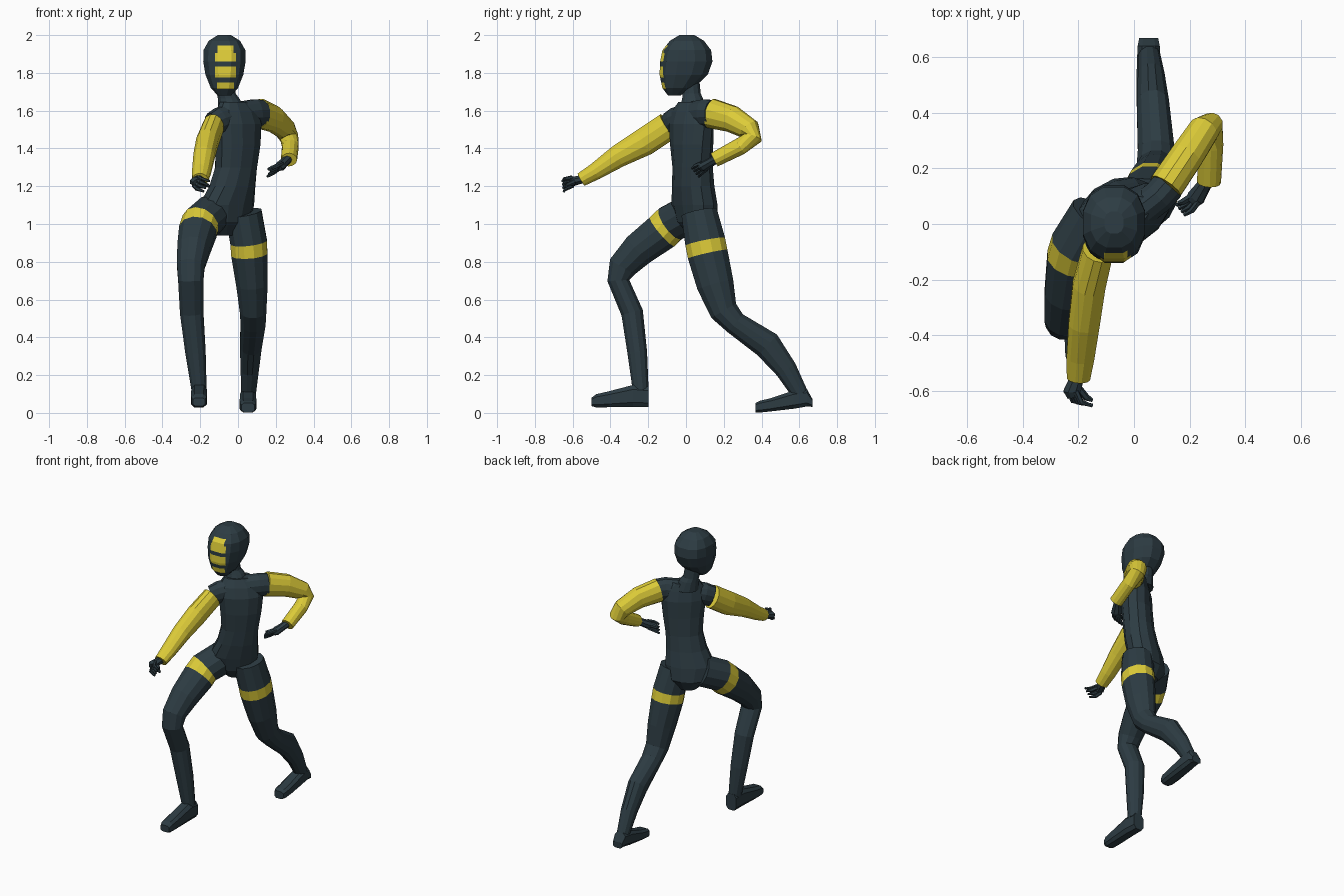
import bpy, bmesh, math
from mathutils import Vector


def material(name, rgb):
    m = bpy.data.materials.new(name)
    m.diffuse_color = (*rgb, 1)
    return m


DARK = material("dark slate", (0.026, 0.045, 0.056))
YELLOW = material("yellow", (0.72, 0.60, 0.04))


def tube(name, rings, n=12, yaw=0, axis=None, power=1.0, yellow=()):
    """Loft rings (x, y, z, lateral radius, other radius[, yaw]); listed segments are yellow."""
    bm = bmesh.new()
    pts = [Vector(r[:3]) for r in rings]
    loops = []
    for i, r in enumerate(rings):
        t = Vector((0, 0, 0))
        if i > 0:
            t += (pts[i] - pts[i - 1]).normalized()
        if i < len(pts) - 1:
            t += (pts[i + 1] - pts[i]).normalized()
        t = Vector(axis) if axis else t.normalized()
        a = math.radians(r[5] if len(r) > 5 else yaw)
        lat = Vector((math.cos(a), math.sin(a), 0))
        lat = (lat - t * lat.dot(t)).normalized()
        nor = t.cross(lat)
        grow = 1 / math.cos(math.pi / n) ** power
        loop = []
        for k in range(n):
            ang = 2 * math.pi * (k + 0.5) / n
            c, s = math.cos(ang), math.sin(ang)
            c = math.copysign(abs(c) ** power, c) * grow
            s = math.copysign(abs(s) ** power, s) * grow
            loop.append(bm.verts.new(pts[i] + lat * c * r[3] + nor * s * r[4]))
        loops.append(loop)
    for i in range(len(loops) - 1):
        for k in range(n):
            j = (k + 1) % n
            f = bm.faces.new((loops[i][k], loops[i][j], loops[i + 1][j], loops[i + 1][k]))
            f.material_index = int(i in yellow)
    for i, seg in ((0, 0), (-1, len(loops) - 2)):
        bm.faces.new(loops[i]).material_index = int(seg in yellow)
    bmesh.ops.recalc_face_normals(bm, faces=bm.faces)
    me = bpy.data.meshes.new(name)
    bm.to_mesh(me)
    bm.free()
    me.materials.append(DARK)
    me.materials.append(YELLOW)
    ob = bpy.data.objects.new(name, me)
    bpy.context.collection.objects.link(ob)
    return ob


# Torso, twisted towards the forward shoulder
tube("torso", [
    (-0.065, 0.07, 0.94, .055, .05, 25), (-0.065, 0.06, 1.01, .13, .095, 28),
    (-0.06, 0.045, 1.10, .15, .10, 30), (-0.03, 0.038, 1.20, .125, .097, 32),
    (-0.01, 0.035, 1.30, .115, .092, 35), (0.0, 0.03, 1.42, .128, .092, 38),
    (0.0, 0.028, 1.53, .14, .088, 40), (-0.005, 0.028, 1.595, .13, .07, 40),
    (-0.02, 0.03, 1.645, .085, .052, 40)], axis=(0, 0, 1), power=.9)
tube("shoulders", [
    (-0.135, -0.09, 1.525, .05, .065), (-0.10, -0.055, 1.545, .06, .07),
    (0.0, 0.03, 1.575, .06, .07), (0.09, 0.10, 1.585, .06, .075),
    (0.125, 0.14, 1.585, .06, .07)], yaw=-45)
tube("neck", [
    (-0.03, 0.035, 1.60, .075, .07), (-0.05, 0.035, 1.665, .057, .055),
    (-0.062, 0.03, 1.69, .05, .048), (-0.07, 0.02, 1.77, .05, .05)], axis=(0, 0, 1))

# Head: horizontal rings from (height, front, back, half width)
head = tube("head", [(-0.072, (f + b) / 2, z, w, (b - f) / 2) for z, f, b, w in (
    (1.68, -.095, -.03, .035), (1.72, -.125, .04, .072), (1.79, -.14, .115, .10),
    (1.86, -.137, .14, .112), (1.92, -.125, .133, .111), (1.97, -.085, .095, .083),
    (2.0, -.035, .045, .035))], axis=(0, 0, 1), power=.85)

# Face panels cut into the head: (low, high, half width)
panels = [(1.715, 1.75, .045), (1.775, 1.835, .055), (1.86, 1.905, .055), (1.905, 1.945, .042)]
bm = bmesh.new()
bm.from_mesh(head.data)


def cut(co, no):
    bmesh.ops.bisect_plane(bm, geom=bm.verts[:] + bm.edges[:] + bm.faces[:],
                           plane_co=co, plane_no=no)


for lo, hi, w in panels:
    cut((0, 0, lo), (0, 0, 1))
    cut((0, 0, hi), (0, 0, 1))
for w in (.042, .045, .055):
    for s in (-1, 1):
        cut((-0.066 + s * w, 0, 0), (1, 0, 0))
for f in bm.faces:
    c = f.calc_center_median()
    if c.y < -0.04 and any(lo < c.z < hi and abs(c.x + 0.066) < w for lo, hi, w in panels):
        f.material_index = 1
bm.to_mesh(head.data)
bm.free()

# Legs with a yellow thigh band
tube("front_leg", [
    (-0.13, 0.03, 1.06, .10, .10), (-0.20, -0.08, 1.003, .10, .10),
    (-0.213, -0.125, 0.96, .10, .10), (-0.235, -0.25, 0.865, .087, .09),
    (-0.25, -0.335, 0.775, .073, .077), (-0.25, -0.358, 0.70, .067, .058),
    (-0.245, -0.285, 0.53, .062, .058), (-0.225, -0.258, 0.32, .054, .052),
    (-0.206, -0.24, 0.12, .040, .042)], yellow=(1,))
tube("back_leg", [
    (0.03, 0.07, 1.06, .095, .095), (0.056, 0.102, 0.905, .097, .107),
    (0.06, 0.115, 0.84, .096, .107), (0.074, 0.155, 0.68, .083, .098),
    (0.08, 0.20, 0.54, .070, .075), (0.08, 0.26, 0.475, .066, .062),
    (0.068, 0.43, 0.36, .058, .075), (0.062, 0.53, 0.23, .048, .058),
    (0.055, 0.61, 0.09, .038, .042)], yellow=(1,))

# Feet
tube("front_foot", [
    (-0.205, -0.198, 0.085, .038, .055), (-0.205, -0.28, 0.09, .042, .058),
    (-0.207, -0.41, 0.072, .043, .042), (-0.207, -0.475, 0.064, .040, .035),
    (-0.207, -0.50, 0.058, .032, .022)], n=8, axis=(0, 1, 0), power=.6)
tube("back_foot", [
    (0.053, 0.67, 0.052, .034, .020), (0.053, 0.64, 0.08, .040, .046),
    (0.053, 0.57, 0.07, .043, .048), (0.053, 0.45, 0.043, .044, .035),
    (0.053, 0.39, 0.033, .042, .031), (0.053, 0.368, 0.028, .034, .025)],
    n=8, axis=(0, 1, 0), power=.6)

# Sleeves
tube("forward_sleeve", [
    (-0.13, -0.095, 1.518, .055, .074), (-0.162, -0.22, 1.435, .059, .074),
    (-0.18, -0.36, 1.358, .056, .060), (-0.193, -0.48, 1.278, .050, .045),
    (-0.20, -0.555, 1.235, .042, .037)], yellow=range(4))
tube("bent_sleeve", [
    (0.115, 0.135, 1.585, .062, .078), (0.19, 0.245, 1.555, .060, .070),
    (0.25, 0.335, 1.50, .055, .058), (0.272, 0.352, 1.455, .048, .050),
    (0.277, 0.285, 1.41, .043, .044), (0.27, 0.15, 1.34, .042, .038)],
    yaw=-27, yellow=range(5))


# Hands: a palm with four curled fingers and a thumb
def hand(name, wrist, palm, tip, spread, curl, thumb):
    w, p, t, s, c = (Vector(v) for v in (wrist, palm, tip, spread, curl))
    yaw = math.degrees(math.atan2(s.y, s.x))
    tube(name + "_palm", [(*w, .022, .022), (*w.lerp(p, .45), .026, .022),
                          (*p, .032, .024), (*p.lerp(t, .3), .026, .018)], n=8, yaw=yaw)
    for i in range(4):
        o = s * (i - 1.5)
        mid = p.lerp(t, .65) + o * 1.2
        tube(f"{name}_finger_{i + 1}", [(*(p + o), .010, .010), (*mid, .010, .010),
             (*(t + o * 1.3 + c), .006, .006)], n=6, yaw=yaw)
    th = Vector(thumb)
    tube(name + "_thumb", [(*w.lerp(p, .6), .013, .013), (*p.lerp(th, .7), .011, .011),
                           (*th, .006, .006)], n=6, yaw=yaw)


hand("forward_hand", (-0.20, -0.54, 1.24), (-0.222, -0.60, 1.225), (-0.195, -0.66, 1.205),
     (0.008, -0.002, 0.014), (0.03, 0.01, -0.005), (-0.15, -0.635, 1.20))
hand("bent_hand", (0.265, 0.16, 1.345), (0.223, 0.095, 1.305), (0.182, 0.05, 1.28),
     (0.007, -0.009, 0.011), (-0.015, 0.0, -0.008), (0.158, 0.075, 1.29))
